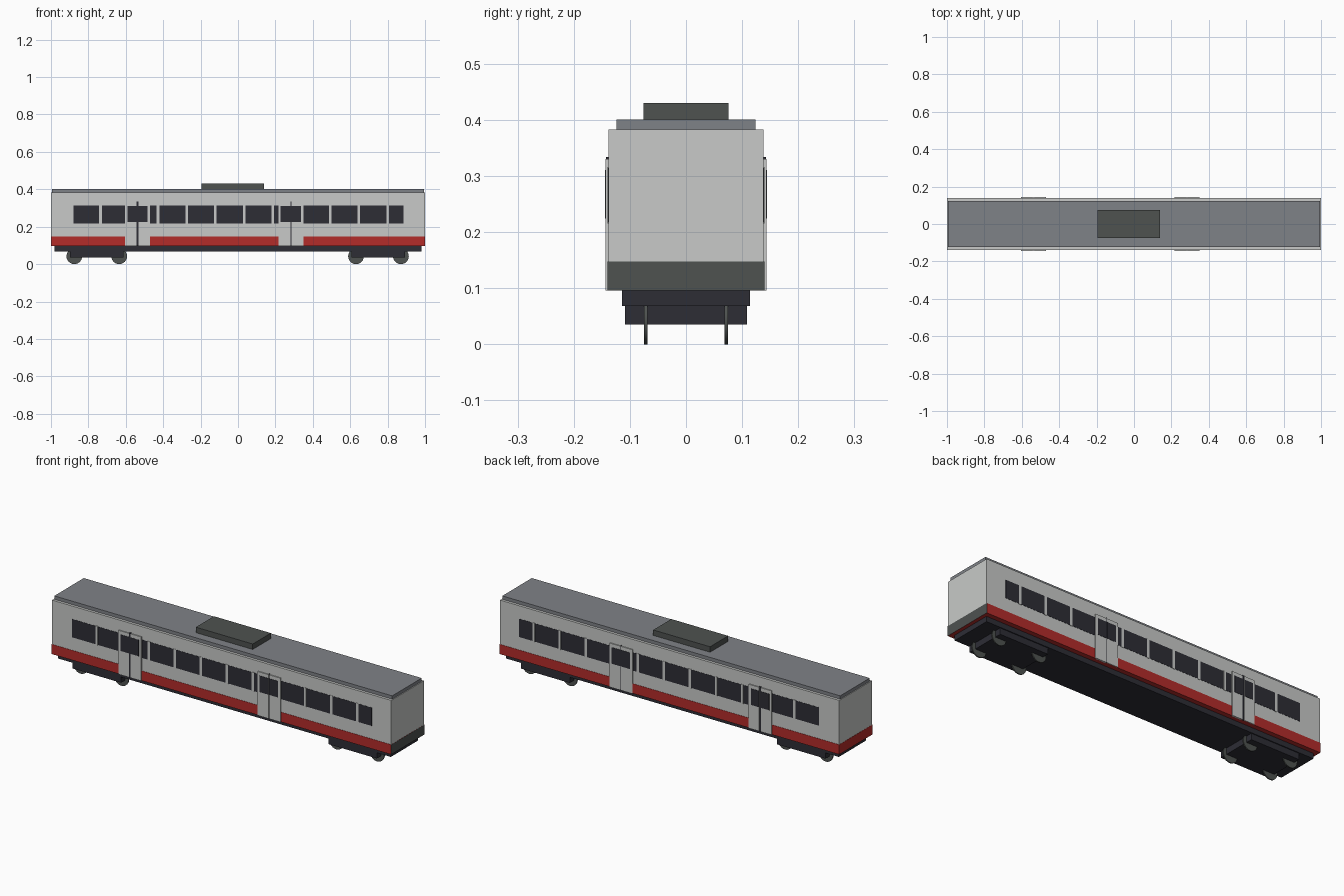
import bpy, bmesh, math
from mathutils import Matrix

if "Cube" in bpy.data.objects:
    bpy.data.objects.remove(bpy.data.objects["Cube"])


def material(name, srgb):
    m = bpy.data.materials.new(name)
    lin = [((c / 255 + 0.055) / 1.055) ** 2.4 for c in srgb]
    m.diffuse_color = (*lin, 1)
    m.use_nodes = True
    m.node_tree.nodes["Principled BSDF"].inputs["Base Color"].default_value = m.diffuse_color
    return m


WHITE = material("light_grey_paint", (200, 202, 200))
RED = material("red_paint", (180, 44, 42))
DARK = material("dark_glass_and_frame", (45, 45, 53))
ROOF = material("roof_grey", (127, 130, 135))
METAL = material("dark_metal", (78, 82, 80))


def finish(name, bm, *mats):
    me = bpy.data.meshes.new(name)
    bm.to_mesh(me)
    bm.free()
    ob = bpy.data.objects.new(name, me)
    bpy.context.collection.objects.link(ob)
    for m in mats:
        me.materials.append(m)
    return ob


def add_box(bm, x0, x1, y0, y1, z0, z1):
    mat = Matrix.Translation(((x0 + x1) / 2, (y0 + y1) / 2, (z0 + z1) / 2)) \
        @ Matrix.Diagonal((x1 - x0, y1 - y0, z1 - z0, 1))
    bmesh.ops.create_cube(bm, size=1, matrix=mat)


def box(name, mat, *dims):
    bm = bmesh.new()
    add_box(bm, *dims)
    return finish(name, bm, mat)


def side_plates(name, mat, spans, depth, z0, z1):
    """Thin plates on both long sides, one per x span."""
    bm = bmesh.new()
    for x0, x1 in spans:
        add_box(bm, x0, x1, 0.135, depth, z0, z1)
        add_box(bm, x0, x1, -depth, -0.135, z0, z1)
    return finish(name, bm, mat)


# Car body, roof and rooftop unit
box("body", WHITE, -0.999, 0.999, -0.138, 0.138, 0.147, 0.383)
box("roof", ROOF, -0.995, 0.995, -0.124, 0.124, 0.38, 0.401)
box("rooftop_unit", METAL, -0.195, 0.14, -0.076, 0.076, 0.40, 0.43)

# Lower band: red, with a bare metal panel on the right end
band = box("lower_band", RED, -1, 1, -0.1395, 0.1395, 0.096, 0.148)
band.data.materials.append(METAL)
for p in band.data.polygons:
    p.material_index = 1 if p.normal.x > 0.9 else 0

# Window strip with regular dividers
side_plates("window_strip", DARK, [(-0.88, 0.885)], 0.139, 0.217, 0.314)
pitch = 0.1535
dividers = [-0.735 + i * pitch for i in range(11)]
side_plates("window_dividers", WHITE, [(x - 0.007, x + 0.007) for x in dividers],
            0.1402, 0.215, 0.316)

# Double doors: two leaves, dark centre gap and a window in each leaf
for label, cx, gap in (("left", -0.5365, 0.005), ("right", 0.283, 0.002)):
    half = 0.067
    leaves = [(cx - half, cx - gap), (cx + gap, cx + half)]
    side_plates(label + "_door_leaves", WHITE, leaves, 0.1435, 0.096, 0.33)
    side_plates(label + "_door_gap", DARK, [(cx - gap - 0.0005, cx + gap + 0.0005)],
                0.1425, 0.096, 0.334)
    panes = [(cx - 0.055, cx - gap), (cx + gap, cx + 0.053)]
    side_plates(label + "_door_windows", DARK, panes, 0.1448, 0.224, 0.311)

# Underframe, bogies and wheels
box("underframe", DARK, -0.98, 0.98, -0.114, 0.114, 0.068, 0.097)
for label, cx in (("left", -0.755), ("right", 0.751)):
    box(label + "_bogie", DARK, cx - 0.143, cx + 0.143, -0.109, 0.109, 0.035, 0.07)
    bm = bmesh.new()
    for dx in (-0.12, 0.12):
        for y in (-0.0715, 0.0715):
            bmesh.ops.create_cone(
                bm, cap_ends=True, segments=24, radius1=0.042, radius2=0.042, depth=0.006,
                matrix=Matrix.Translation((cx + dx, y, 0.042)) @ Matrix.Rotation(math.pi / 2, 4, 'X'))
    wheels = finish(label + "_wheels", bm, METAL)
    bpy.context.view_layer.objects.active = wheels
    wheels.select_set(True)
    bpy.ops.object.shade_smooth_by_angle(angle=math.radians(35))
    wheels.select_set(False)
